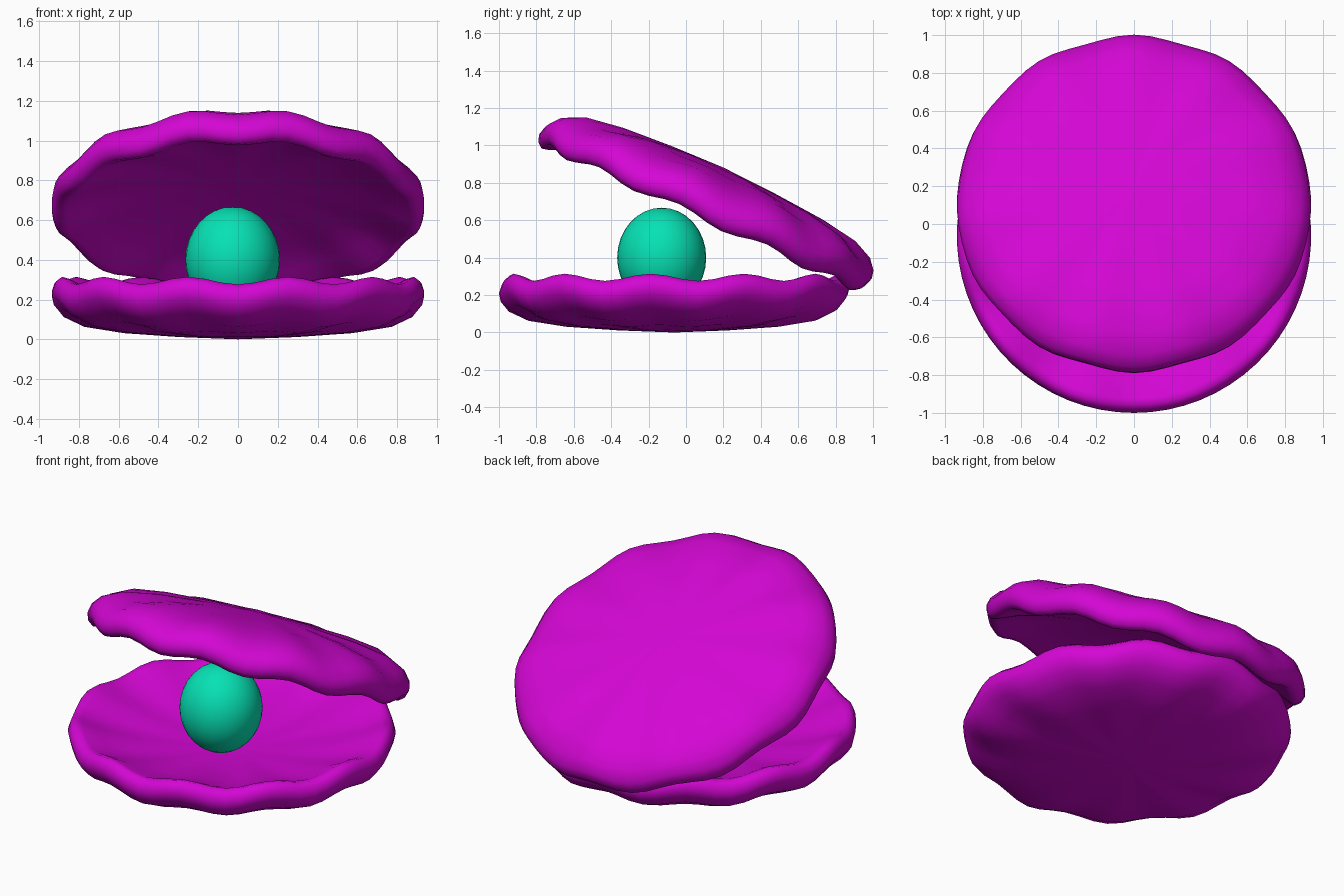
import bpy, bmesh
from math import sin, cos, pi, radians
from mathutils import Matrix

if "Cube" in bpy.data.objects:
    bpy.data.objects.remove(bpy.data.objects["Cube"])

SEGS, WAVES = 66, 11
# half cross-section of one shell: outside from the centre to the lip, then back inside
PROFILE = [(0, 0), (.3, .012), (.58, .036), (.78, .075), (.885, .13), (.928, .185),
           (.938, .23), (.925, .27), (.895, .295), (.86, .288), (.76, .243),
           (.6, .197), (.4, .16), (.2, .14), (0, .134)]


def material(name, color):
    m = bpy.data.materials.new(name)
    m.diffuse_color = (*color, 1)
    m.use_nodes = True
    m.node_tree.nodes["Principled BSDF"].inputs["Base Color"].default_value = m.diffuse_color
    return m


def shell(name, matrix, mat, sign):
    bm = bmesh.new()
    rings = []
    # rings of the profile, scalloped more and more towards the lip (dip at the front)
    for r, z in PROFILE:
        if r == 0:
            rings.append([bm.verts.new((0, 0, z))])
            continue
        ring = []
        for i in range(SEGS):
            t = 2 * pi * i / SEGS
            wave = -sign * cos(WAVES * t) * (r / .938) ** 3
            ring.append(bm.verts.new((r * sin(t), -r * cos(t), z + .022 * wave)))
        rings.append(ring)
    for a, b in zip(rings, rings[1:]):
        for i in range(SEGS):
            j = (i + 1) % SEGS
            if len(a) == 1:
                bm.faces.new((a[0], b[i], b[j]))
            elif len(b) == 1:
                bm.faces.new((a[i], b[0], a[j]))
            else:
                bm.faces.new((a[i], b[i], b[j], a[j]))
    bm.transform(matrix)
    bmesh.ops.recalc_face_normals(bm, faces=bm.faces)
    for f in bm.faces:
        f.smooth = True
    me = bpy.data.meshes.new(name)
    bm.to_mesh(me)
    bm.free()
    me.materials.append(mat)
    ob = bpy.data.objects.new(name, me)
    bpy.context.collection.objects.link(ob)
    return ob


shell_mat = material("shell_magenta", (.66, .002, .66))
pearl_mat = material("pearl_green", (.002, .76, .46))

# lower shell lies flat
shell("lower_shell", Matrix.Translation((0, -.062, 0)), shell_mat, 1)

# upper shell: same form mirrored in z, tilted open about the hinge at the back
upper = (Matrix.Translation((0, .108, .682)) @ Matrix.Rotation(radians(-24.7), 4, 'X')
         @ Matrix.Diagonal((1, 1.033, -1, 1)) @ Matrix.Translation((0, 0, -.22)))
shell("upper_shell", upper, shell_mat, -1)

# pearl, slightly taller than wide
bpy.ops.mesh.primitive_uv_sphere_add(segments=32, ring_count=16, radius=1, location=(-.027, -.13, .4))
pearl = bpy.context.object
pearl.name = "pearl"
pearl.scale = (.238, .238, .267)
bpy.ops.object.shade_smooth()
pearl.data.materials.append(pearl_mat)
